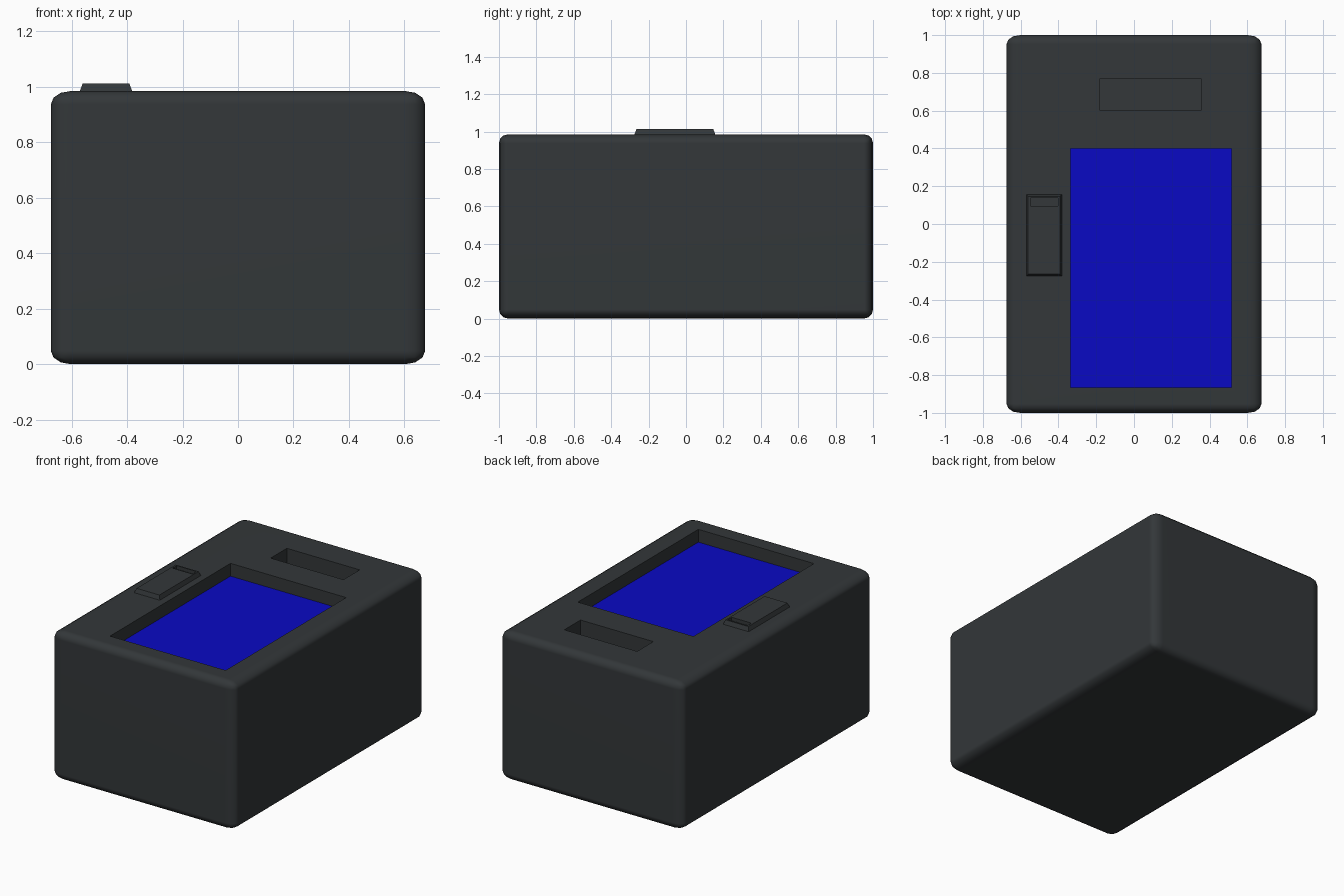
import bpy, bmesh, math
from mathutils import Vector, Matrix

if "Cube" in bpy.data.objects:
    bpy.data.objects.remove(bpy.data.objects["Cube"])


def material(name, color):
    mat = bpy.data.materials.new(name)
    mat.diffuse_color = (*color, 1)
    mat.use_nodes = True
    mat.node_tree.nodes["Principled BSDF"].inputs["Base Color"].default_value = mat.diffuse_color
    return mat


def box(name, lo, hi, mat=None, bevel=0, stretch=1, taper=0):
    """Box between two corners; bevel is widened along x by stretch, taper insets the top."""
    lo, hi = Vector(lo), Vector(hi)
    size = hi - lo
    bm = bmesh.new()
    bmesh.ops.create_cube(bm, size=1)
    for v in bm.verts:
        v.co.x *= size.x / stretch
        v.co.y *= size.y
        v.co.z *= size.z
        if taper and v.co.z > 0:
            v.co.x -= math.copysign(taper, v.co.x)
            v.co.y -= math.copysign(taper, v.co.y)
    if bevel:
        bmesh.ops.bevel(bm, geom=bm.edges[:], offset=bevel, segments=3,
                        profile=0.5, affect='EDGES')
    bm.transform(Matrix.Translation((lo + hi) / 2) @ Matrix.Diagonal((stretch, 1, 1, 1)))
    mesh = bpy.data.meshes.new(name)
    bm.to_mesh(mesh)
    bm.free()
    obj = bpy.data.objects.new(name, mesh)
    bpy.context.collection.objects.link(obj)
    if mat:
        mesh.materials.append(mat)
    return obj


def carve(obj, lo, hi):
    """Subtract a box from obj and remove the cutter."""
    cutter = box("cutter", lo, hi)
    cutter.hide_render = True
    mod = obj.modifiers.new("carve", 'BOOLEAN')
    mod.operation = 'DIFFERENCE'
    mod.solver = 'EXACT'
    mod.object = cutter
    bpy.context.view_layer.objects.active = obj
    bpy.ops.object.modifier_apply(modifier=mod.name)
    bpy.data.objects.remove(cutter)


dark = material("dark_plastic", (0.033, 0.038, 0.041))
blue = material("blue_screen", (0.003, 0.003, 0.55))
TOP = 0.985

# Rounded case with a screen recess and a slot in its top
case = box("case", (-0.675, -1, 0), (0.675, 1, TOP), dark, bevel=0.048, stretch=1.5)
carve(case, (-0.335, -0.865, 0.89), (0.515, 0.4, 1.2))
carve(case, (-0.18, 0.6, 0.85), (0.355, 0.77, 1.2))

# Screen at the bottom of the recess
box("screen", (-0.335, -0.865, 0.885), (0.515, 0.4, 0.90), blue)

# Raised switch with tapered sides and a notch near its back end
switch = box("switch", (-0.572, -0.277, TOP - 0.005), (-0.38, 0.158, 1.013), dark, taper=0.012)
carve(switch, (-0.547, 0.095, 0.99), (-0.402, 0.138, 1.1))

# Smooth rounded edges while keeping the large faces flat
bpy.ops.object.select_all(action='DESELECT')
case.select_set(True)
bpy.context.view_layer.objects.active = case
bpy.ops.object.shade_smooth_by_angle(angle=math.radians(45))
case.modifiers.new("flat_faces", 'WEIGHTED_NORMAL').keep_sharp = True
